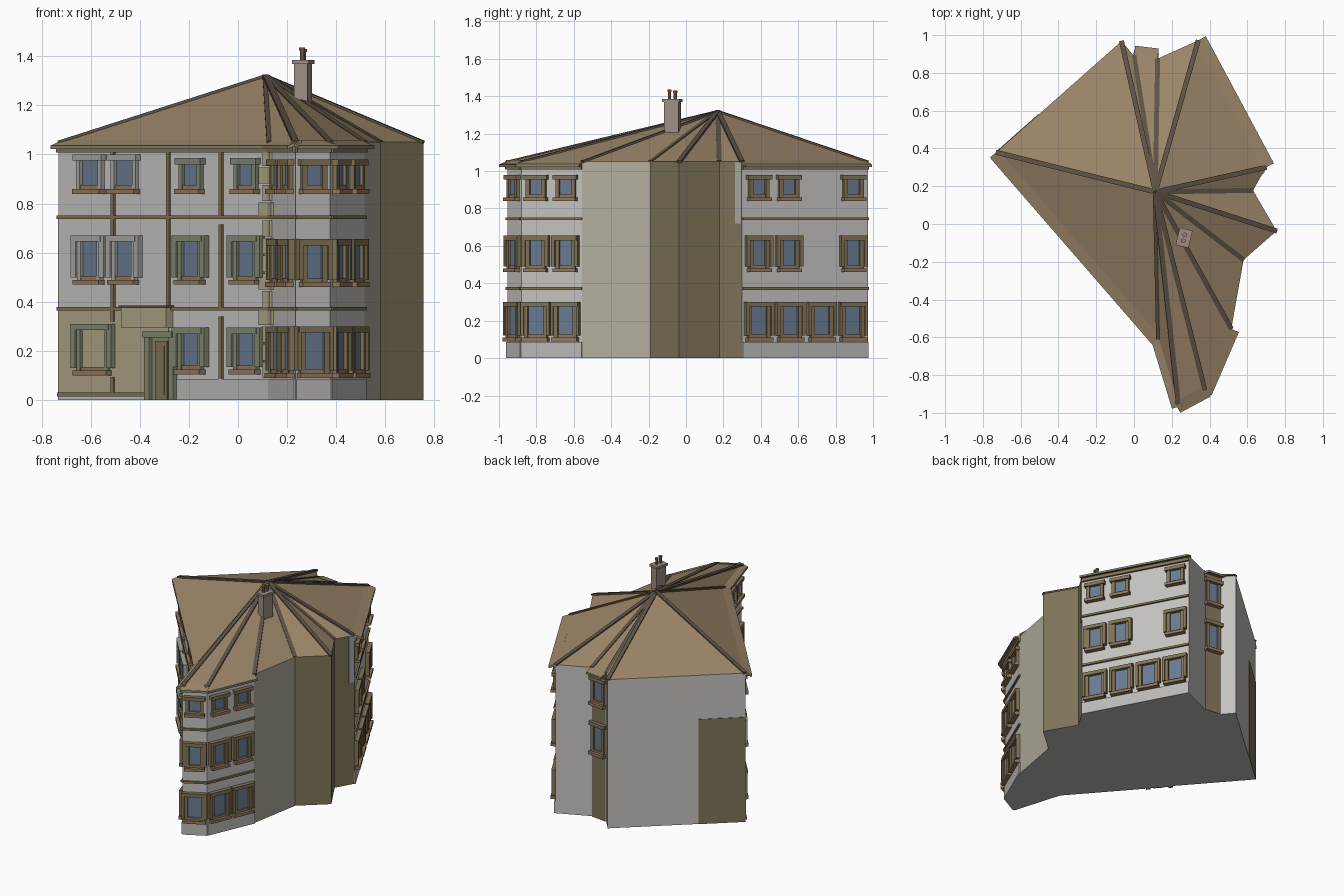
import bpy, bmesh, math
from mathutils import Vector, Matrix

if "Cube" in bpy.data.objects:
    bpy.data.objects.remove(bpy.data.objects["Cube"])

COL = dict(wall=(.56, .55, .53), plinth=(.5, .49, .48), olive=(.21, .175, .10), beige=(.45, .42, .34),
           stone=(.42, .37, .24), roof=(.33, .235, .14), hip=(.11, .085, .06), trim=(.24, .17, .09),
           frame=(.22, .17, .09), green=(.23, .25, .17), grey=(.40, .39, .37), glass=(.14, .20, .29),
           chimney=(.34, .27, .23), pot=(.38, .20, .12), sill=(.30, .19, .11))
MATS = {}
for k, c in COL.items():
    MATS[k] = bpy.data.materials.new(k)
    MATS[k].diffuse_color = (*c, 1)

# Building outline, counter-clockwise from the west corner
P = [Vector(p) for p in [(-.73, .38), (.13, -.61), (.235, -.955), (.375, -.88), (.515, -.555), (.58, -.19),
     (.755, -.037), (.63, .178), (.70, .30), (.34, .972), (.125, .875), (0, .89), (-.066, .968)]]
N = len(P)
H = 1.05
A, B, C, D, REAR, BAY, BACK = 0, 1, 2, 3, 8, 10, 12


def frame(i):
    p, q = P[i], P[(i + 1) % N]
    d = (q - p).normalized()
    return p, d, Vector((d.y, -d.x)), (q - p).length


def finish(name, bm, mats):
    bmesh.ops.recalc_face_normals(bm, faces=bm.faces)
    me = bpy.data.meshes.new(name)
    bm.to_mesh(me)
    bm.free()
    for m in mats:
        me.materials.append(MATS[m])
    ob = bpy.data.objects.new(name, me)
    bpy.context.collection.objects.link(ob)
    return ob


def build(name, wall, parts):
    """parts: (mat, s0, s1, profile of (outward, z)) extruded along a wall"""
    p, d, n, _ = frame(wall)
    mats = list(dict.fromkeys(x[0] for x in parts))
    bm = bmesh.new()
    for mat, s0, s1, prof in parts:
        ends = [[bm.verts.new((*(p + d * s + n * o), z)) for o, z in prof] for s in (s0, s1)]
        fs = [bm.faces.new(ends[0]), bm.faces.new(ends[1])]
        for i in range(len(prof)):
            j = (i + 1) % len(prof)
            fs.append(bm.faces.new((ends[0][i], ends[0][j], ends[1][j], ends[1][i])))
        for f in fs:
            f.material_index = mats.index(mat)
    return finish(name, bm, mats)


def box(mat, s0, s1, z0, z1, out, back=-.005):
    return (mat, s0, s1, [(back, z0), (out, z0), (out, z1), (back, z1)])


def window(wall, s, z0, z1, w, style='frame', shutters=0.0):
    g = w / 2
    j = g + .022
    parts = [box('glass', s - g, s + g, z0, z1, .004),
             box(style, s - j, s - g, z0 + .012, z1 - .01, .018), box(style, s + g, s + j, z0 + .012, z1 - .01, .018),
             box(style, s - j - .012, s + j + .012, z1 - .025, z1, .028),
             box('sill', s - j - .008, s + j + .008, z0, z0 + .02, .034),
             box('sill', s - g, s + g, z0 + .02, z0 + .035, .014)]
    if shutters:
        for k in (-1, 1):
            a, b = sorted((s + k * j, s + k * (j + shutters)))
            parts.append(box(style, a, b, z0 + .03, z1, .026))
    build('window', wall, parts)


# Wall body
bm = bmesh.new()
lo = [bm.verts.new((*p, 0)) for p in P]
hi = [bm.verts.new((*p, H)) for p in P]
bm.faces.new(lo).material_index = 3
for i in range(N):
    f = bm.faces.new((lo[i], lo[(i + 1) % N], hi[(i + 1) % N], hi[i]))
    f.material_index = {4: 2, 5: 1, 6: 1, 7: 1}.get(i, 0)
finish('walls', bm, ['wall', 'olive', 'beige', 'plinth'])

# Fan roof and raised hip strips
APEX = Vector((.113, .17, 1.32))
bm = bmesh.new()
top = bm.verts.new(APEX)
ring = [bm.verts.new((*p, H)) for p in P]
for i in range(N):
    bm.faces.new((ring[i], ring[(i + 1) % N], top))
bm.faces.new(ring)
finish('roof', bm, ['roof'])
for p in P:
    end = Vector((*p, H))
    v = end - APEX
    rot = v.to_track_quat('X', 'Z').to_matrix().to_4x4()
    bm = bmesh.new()
    bmesh.ops.create_cube(bm, size=1, matrix=Matrix.Translation((APEX + end) / 2) @ rot
                          @ Matrix.Diagonal((v.length, .026, .012, 1)))
    finish('hip_strip', bm, ['hip'])

# Eaves on the decorated walls
for i, o in ((A, .04), (B, .035), (C, .04), (D, .04), (REAR, .042), (BAY, .05)):
    L = frame(i)[3]
    e0, e1 = (.012 if i in (C, D) else 0), (.012 if i in (B, C) else 0)
    build('eave', i, [('roof', -e0, L + e1, [(-.02, 1.06), (o, 1.037), (o, 1.027), (-.02, 1.035)]),
                      box('green', -e0, L + e1, 1.022, 1.036, o + .004, o - .008),
                      box('trim', 0, L, 1.008, 1.03, .014)])

# String courses and plinths
for i in (A, B, C, D, REAR):
    L = frame(i)[3]
    parts = [box('trim', 0, L, z, z + .014, .012) for z in (.365, .738)]
    parts.append(box('plinth', .74 if i == A else 0, L, 0, .085, .008))
    build('string_courses', i, parts)

LA = frame(A)[3]
sx = lambda x: (x + .73) / .86 * LA   # front x to distance along main facade

# Main facade: pilaster strips, ground-floor render, base strip
strips = [(-.505, .02, .095), (-.505, .32, .365), (-.505, .38, .47), (-.505, .66, .84), (-.505, 1.0, 1.02),
          (-.28, .37, 1.02), (-.065, .085, .34), (-.065, .38, .715), (-.065, .75, 1.02)]
build('facade_strips', A, [box('trim', sx(x) - .009, sx(x) + .009, a, b, .01) for x, a, b in strips])
build('ground_render', A, [box('stone', 0, sx(-.28), .03, .365, .005), box('trim', 0, sx(-.36), .015, .03, .01)])
build('plain_patch', BACK, [box('olive', frame(BACK)[3] * .66, frame(BACK)[3], 0, .74, .003)])
build('corner_strip', 7, [box('grey', .1, frame(7)[3], .72, H, .004)])

# Entrance door with canopy box
s = sx(-.30)
build('door', A, [box('green', s - .10, s - .07, 0, .28, .022), box('green', s + .05, s + .08, 0, .28, .022),
                  box('green', s - .10, s + .08, .255, .28, .03), box('green', s - .07, s + .05, 0, .255, .006),
                  box('trim', s - .045, s + .03, 0, .24, .012), box('olive', s - .03, s + .015, .02, .22, .015)])
build('canopy', A, [box('stone', sx(-.45), sx(-.265), .295, .375, .036),
                    box('hip', sx(-.455), sx(-.26), .375, .385, .042)])

# Main facade windows
for x, st in ((-.595, 'grey'), (-.455, 'grey'), (-.185, 'green'), (.04, 'green')):
    wide = .11 if st == 'grey' else .09
    window(A, sx(x), .84, 1.0 if st == 'grey' else .985, wide, st)
    window(A, sx(x), .47, .67, .10, st, .03)
for x in (-.185, .04):
    window(A, sx(x), .105, .295, .10, 'green', .03)
window(A, sx(-.58), .10, .31, .15, 'green', .03)

# Wing windows: two on each flank, one on the end
for i, fr in ((B, (.3, .74)), (C, (.5,)), (D, (.25, .74))):
    L = frame(i)[3]
    for t in fr:
        window(i, L * t, .84, .98, .07)
        window(i, L * t, .46, .655, .07, 'frame', .02)
        window(i, L * t, .09, .30, .088, 'frame', .016)

# Rear right windows
sy = lambda y: (y - .30) / .672 * frame(REAR)[3]
for y in (.385, .545, .89):
    window(REAR, sy(y), .84, .98, .075)
    window(REAR, sy(y), .46, .655, .075, 'frame', .02)
for y in (.385, .552, .72, .887):
    window(REAR, sy(y), .09, .30, .09, 'frame', .018)

# Rear recess: two windows over a dark panel
LB = frame(BAY)[3]
window(BAY, LB / 2, .80, 1.0, .065)
window(BAY, LB / 2, .45, .68, .065)
build('rear_panel', BAY, [box('olive', .005, LB - .005, 0, 1.01, .003)])

# Corner quoins
for i in (A, B):
    L = frame(i)[3]
    parts = []
    for k in range(13):
        w = .06 if k % 2 else .035
        z = .09 + k * .072
        a, b = (L - w, L + .008) if i == A else (-.008, w * .8)
        parts.append(box('stone', a, b, z, z + .066, .01))
    build('quoins', i, parts)

# Chimney with cap and two pots
R = Matrix.Translation((.265, -.073, 0)) @ Matrix.Rotation(math.radians(-14), 4, 'Z')
bm = bmesh.new()
for z0, z1, x, y in ((1.18, 1.372, .055, .08), (1.368, 1.384, .07, .095)):
    bmesh.ops.create_cube(bm, size=1, matrix=R @ Matrix.Translation((0, 0, (z0 + z1) / 2))
                          @ Matrix.Diagonal((x, y, z1 - z0, 1)))
finish('chimney', bm, ['chimney'])
for y in (-.016, .016):
    bm = bmesh.new()
    for z, r, h in ((1.405, .009, .05), (1.424, .012, .012)):
        bmesh.ops.create_cone(bm, cap_ends=True, segments=10, radius1=r, radius2=r, depth=h,
                              matrix=R @ Matrix.Translation((0, y, z + (.005 if y < 0 else 0))))
    finish('chimney_pot', bm, ['pot'])

for m in bpy.data.materials:
    if m.users and not m.is_grease_pencil:
        m.use_nodes = True
        m.node_tree.nodes["Principled BSDF"].inputs["Base Color"].default_value = m.diffuse_color
